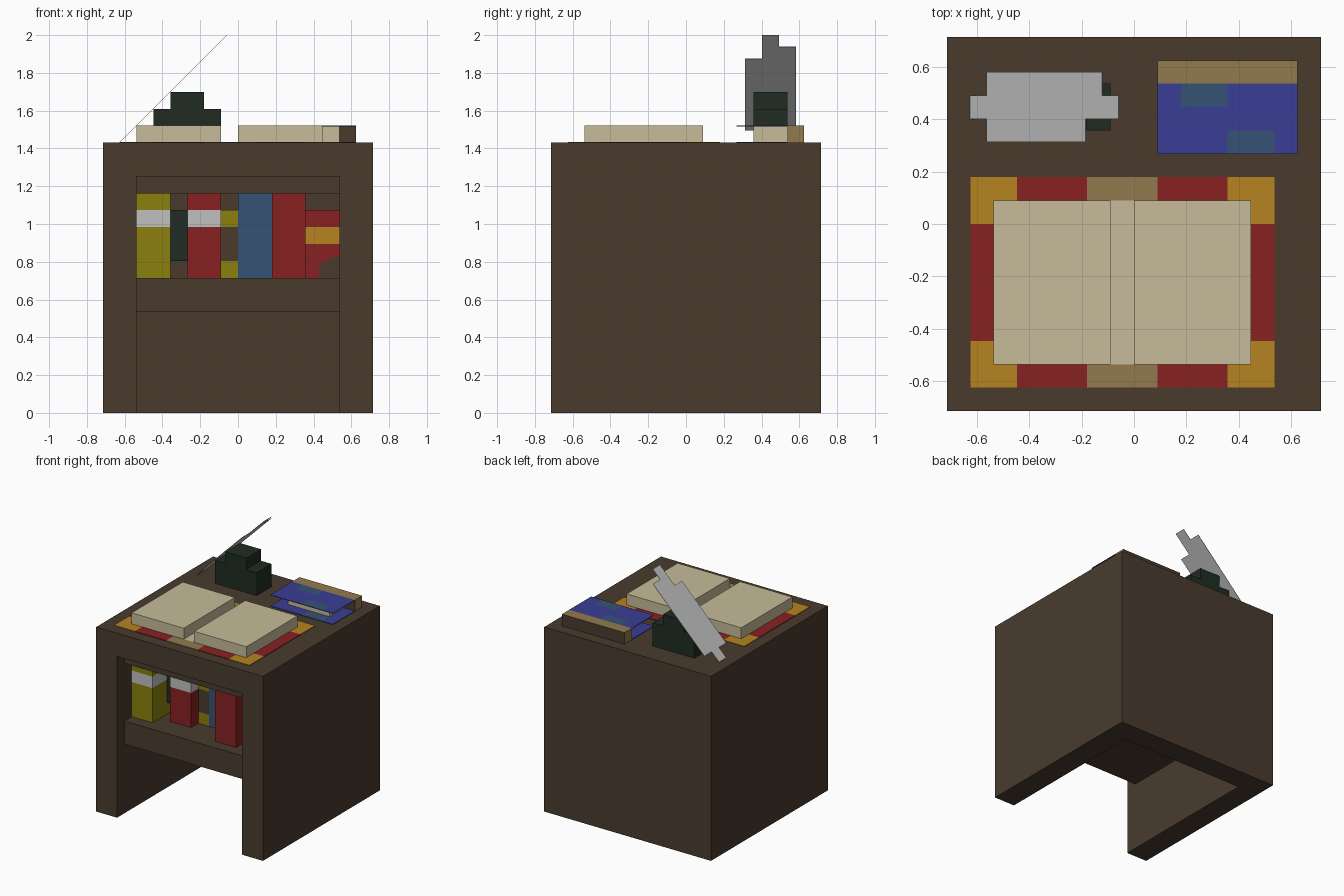
import bpy, bmesh, math
from mathutils import Matrix, Vector

if "Cube" in bpy.data.objects:
    bpy.data.objects.remove(bpy.data.objects["Cube"])

U = 2 / (16 + 9 / math.sqrt(2))  # one grid unit of the blocky design

COLOURS = {
    "brown": (0.067, 0.044, 0.027),
    "cream": (0.57, 0.50, 0.32),
    "red": (0.246, 0.015, 0.016),
    "orange": (0.46, 0.227, 0.015),
    "tan": (0.287, 0.195, 0.076),
    "blue": (0.042, 0.048, 0.296),
    "slate_blue": (0.037, 0.084, 0.181),
    "olive": (0.254, 0.216, 0.004),
    "dark_green": (0.014, 0.025, 0.016),
    "white": (0.53, 0.53, 0.53),
}
NAMES = list(COLOURS)
MATS = []
for name, rgb in COLOURS.items():
    mat = bpy.data.materials.new(name)
    mat.use_nodes = True
    mat.diffuse_color = (*rgb, 1)
    bsdf = mat.node_tree.nodes["Principled BSDF"]
    bsdf.inputs["Base Color"].default_value = (*rgb, 1)
    bsdf.inputs["Roughness"].default_value = 0.9
    MATS.append(mat)


def finish(name, bm, rule):
    """Colour each face by rule(centre, normal), scale and link the mesh."""
    bmesh.ops.recalc_face_normals(bm, faces=bm.faces)
    used = []
    for f in bm.faces:
        colour = rule(f.calc_center_median(), f.normal) if callable(rule) else rule
        if colour not in used:
            used.append(colour)
        f.material_index = used.index(colour)
    bm.transform(Matrix.Scale(U, 4))
    mesh = bpy.data.meshes.new(name)
    bm.to_mesh(mesh)
    bm.free()
    for colour in used:
        mesh.materials.append(MATS[NAMES.index(colour)])
    obj = bpy.data.objects.new(name, mesh)
    bpy.context.scene.collection.objects.link(obj)
    return obj


def box(name, x, y, z, rule, cuts=((), (), ())):
    """Box between bounds, sliced along each axis where colours change."""
    bm = bmesh.new()
    bmesh.ops.create_cube(bm, size=1)
    for v in bm.verts:
        v.co = [r[1] if c > 0 else r[0] for c, r in zip(v.co, (x, y, z))]
    for axis, places in enumerate(cuts):
        normal = Vector([float(i == axis) for i in range(3)])
        for p in places:
            bmesh.ops.bisect_plane(bm, geom=bm.verts[:] + bm.edges[:] + bm.faces[:],
                                   plane_co=normal * p, plane_no=normal)
    return finish(name, bm, rule)


def extrude(name, outline, y0, y1, rule):
    """Front outline (x, z) extruded from y0 to y1."""
    bm = bmesh.new()
    face = bm.faces.new([bm.verts.new((a, y0, b)) for a, b in outline])
    moved = bmesh.ops.extrude_face_region(bm, geom=[face])["geom"]
    bmesh.ops.translate(bm, vec=(0, y1 - y0, 0),
                        verts=[v for v in moved if isinstance(v, bmesh.types.BMVert)])
    return finish(name, bm, rule)


# Desk frame, back, shelf and upper rail
extrude("desk_frame", [(-8, 0), (-6, 0), (-6, 14), (6, 14), (6, 0), (8, 0), (8, 16), (-8, 16)],
        -8, 8, "brown")
box("desk_back", (-6, 6), (6, 8), (0, 14), "brown")
box("desk_shelf", (-6, 6), (-7, 6), (6, 8), "brown")
box("desk_upper_rail", (-6, 6), (-7, 6), (13, 14), "brown")


# Shelf books: name, x range, front y, z range, main colour, bands (bottom, top, colour)
def book(name, x, front, z, main, bands=()):
    def rule(c, n):
        for lo, hi, colour in bands:
            if lo < c.z < hi and abs(n.z) < 0.5:
                return colour
        return main
    heights = [h for b in bands for h in b[:2] if z[0] < h < z[1]]
    box(name, x, (front, 0), z, rule, ((), (), heights))


book("olive_book", (-6, -4), -6, (8, 13), "olive", [(11, 12, "white")])
book("green_bottle", (-4, -3), -4, (9, 12), "dark_green")
book("labelled_red_book", (-3, -1), -5, (8, 13), "red", [(11, 12, "white")])
book("banded_book", (-1, 0), -4, (8, 12), "olive", [(9, 11, "brown")])
book("slate_book", (0, 2), -4, (8, 13), "slate_blue")
book("red_book", (2, 4), -6, (8, 13), "red")
book("striped_book", (4, 6), -4, (8, 12), "red", [(10, 11, "orange")])
extrude("worn_corner", [(4.8, 8), (6, 8), (6, 9.3), (5.3, 9.1), (4.8, 8.7)], -4.05, -4, "brown")


# Open book cover lying flat, with a page strip along the fold
def cover_rule(c, n):
    if -1 < c.x < 0 and -6 < c.y < 1:
        return "cream"
    if (c.x < -5 or c.x > 4) and (c.y < -5 or c.y > 0):
        return "orange"
    return "tan" if -2 < c.x < 1 else "red"


box("open_book_cover", (-7, 6), (-7, 2), (16, 16.05), cover_rule,
    ((-5, -2, -1, 0, 1, 4), (-6, -5, 0, 1), ()))
for side, x in (("right", -6), ("left", 0)):
    box(side + "_pages", (x, x + 5), (-6, 1), (16, 17), "cream")


# Closed blue book: covers, pages and spine
def patch_rule(c, n):
    if (2 < c.x < 4 and c.y > 5) or (4 < c.x < 6 and c.y < 4):
        return "slate_blue"
    return "blue"


for level, z in (("lower", 16), ("upper", 16.95)):
    box(level + "_blue_cover", (1, 7), (3, 6), (z, z + 0.05), patch_rule, ((2, 4, 6), (4, 5), ()))
box("blue_book_pages", (2, 6), (4, 6), (16.05, 16.95), "cream")
box("blue_book_spine", (1, 7), (6, 7), (16, 17),
    lambda c, n: "brown" if abs(n.y) > 0.5 else "tan")

# Inkwell
box("inkwell_base", (-5, -1), (4, 6), (16, 18), "dark_green")
box("inkwell_neck", (-4, -2), (4, 6), (18, 19), "dark_green")

# Quill: stepped flat feather leaning up at 45 degrees
steps = [(0, 4.5), (1, 4.5), (1, 3.5), (7, 3.5), (7, 4.5), (9, 4.5),
         (9, 5.5), (8, 5.5), (8, 6.5), (1, 6.5), (1, 5.5), (0, 5.5)]
bm = bmesh.new()
feather = bm.faces.new([bm.verts.new((s, y, 0)) for s, y in steps])
moved = bmesh.ops.extrude_face_region(bm, geom=[feather])["geom"]
bmesh.ops.translate(bm, vec=(0, 0, 0.03),
                    verts=[v for v in moved if isinstance(v, bmesh.types.BMVert)])
bm.transform(Matrix.Translation((-7, 0, 16)) @ Matrix.Rotation(math.radians(-45), 4, "Y"))
finish("quill", bm, "white")
